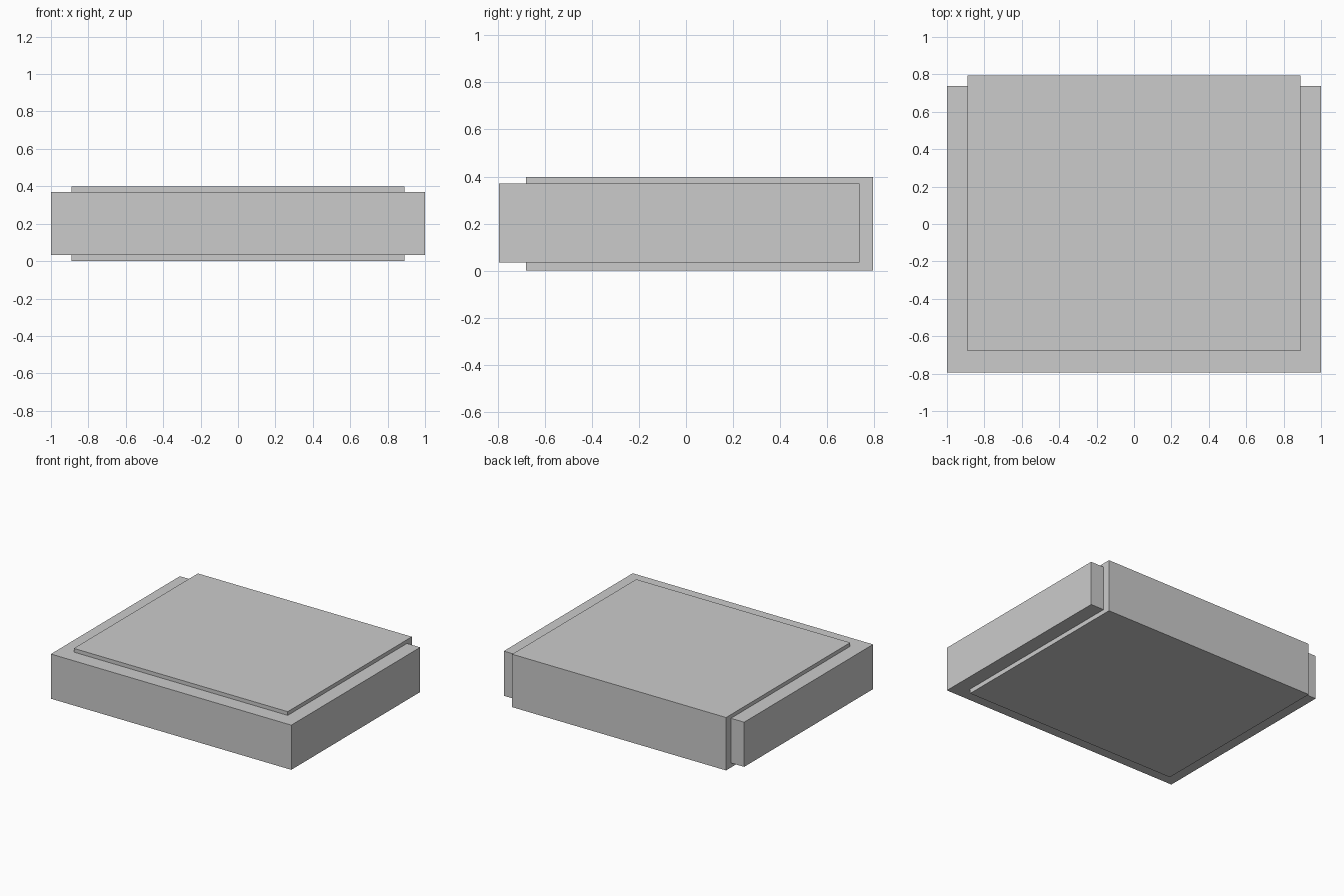
import bpy

if "Cube" in bpy.data.objects:
    bpy.data.objects.remove(bpy.data.objects["Cube"])


def box(name, x, y, z):
    """Add a box spanning the given (min, max) ranges."""
    bpy.ops.mesh.primitive_cube_add(size=1)
    obj = bpy.context.object
    obj.name = name
    spans = (x, y, z)
    obj.location = [(a + b) / 2 for a, b in spans]
    obj.scale = [b - a for a, b in spans]
    bpy.ops.object.transform_apply(location=True, rotation=False, scale=True)
    return obj


# Taller central block, flush to the back
box("core_block", (-0.89, 0.89), (-0.68, 0.795), (0, 0.398))

# Wider, thinner block stepping out at the front and sides
box("outer_block", (-1, 1), (-0.795, 0.737), (0.034, 0.37))
